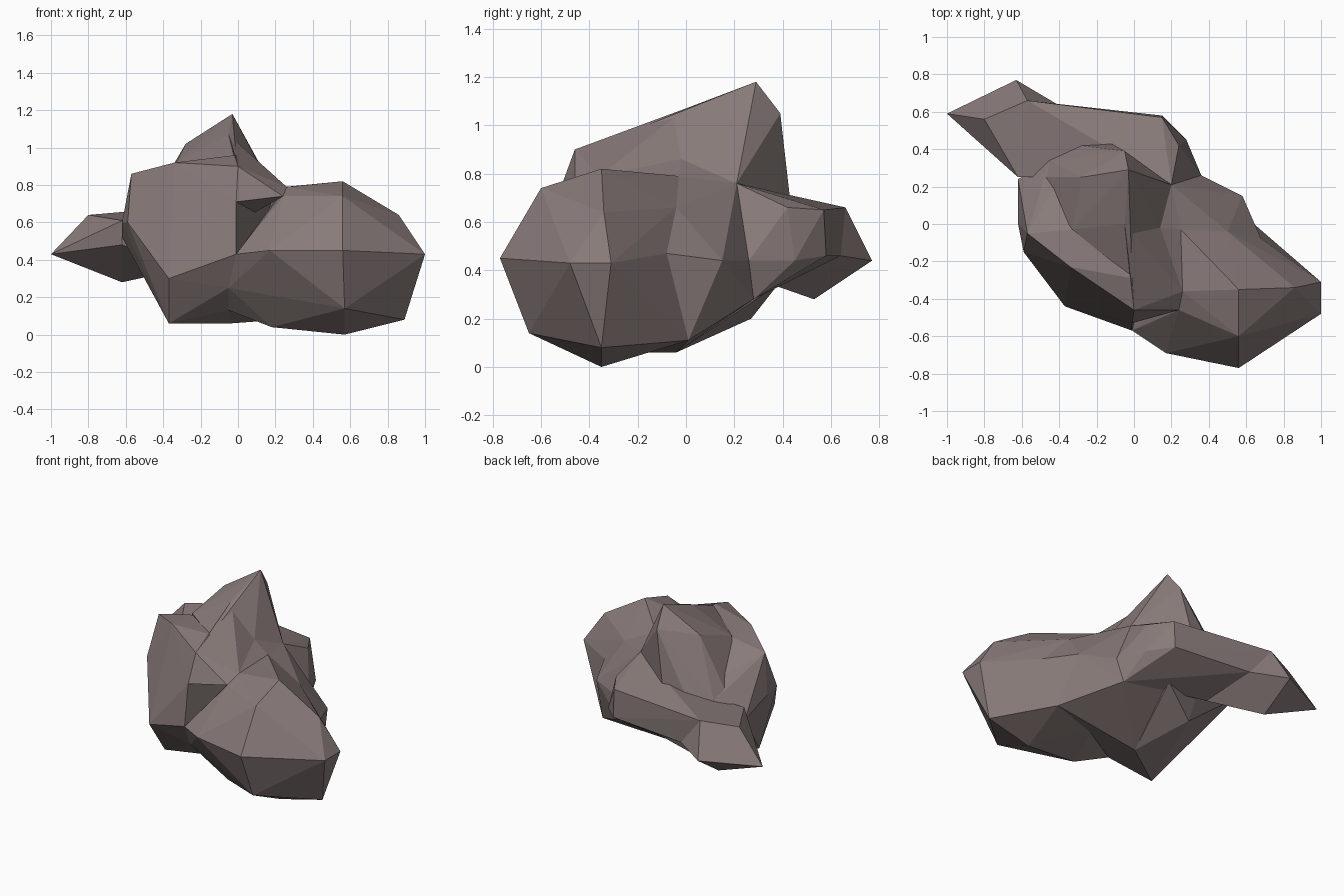
import bpy
import bmesh

default_cube = bpy.data.objects.get("Cube")
if default_cube:
    bpy.data.objects.remove(default_cube, do_unlink=True)

# One warm grey stone colour
stone = bpy.data.materials.new("warm_grey_stone")
stone.use_nodes = True
stone_colour = (.25, .2, .195, 1)
stone.diffuse_color = stone_colour
shader = stone.node_tree.nodes["Principled BSDF"]
shader.inputs["Base Color"].default_value = stone_colour
shader.inputs["Roughness"].default_value = .9


def chunk(name, *corners):
    """Make a faceted stone chunk: the convex shell around a few corners."""
    mesh_builder = bmesh.new()
    for corner in corners:
        mesh_builder.verts.new(corner)
    shell = bmesh.ops.convex_hull(mesh_builder, input=mesh_builder.verts[:])
    loose = {item for item in shell["geom_interior"] + shell["geom_unused"]
             if isinstance(item, bmesh.types.BMVert)}
    bmesh.ops.delete(mesh_builder, geom=list(loose), context="VERTS")
    bmesh.ops.recalc_face_normals(mesh_builder, faces=mesh_builder.faces[:])
    mesh = bpy.data.meshes.new(name)
    mesh_builder.to_mesh(mesh)
    mesh_builder.free()
    mesh.materials.append(stone)
    part = bpy.data.objects.new(name, mesh)
    bpy.context.collection.objects.link(part)
    return part


def fuse(base, others):
    """Union the chunks into one closed rock and drop the leftovers."""
    for other in others:
        union = base.modifiers.new("fuse_" + other.name, "BOOLEAN")
        union.operation = "UNION"
        union.solver = "EXACT"
        union.object = other
    bpy.context.view_layer.update()
    depsgraph = bpy.context.evaluated_depsgraph_get()
    fused = bpy.data.meshes.new_from_object(base.evaluated_get(depsgraph))
    base.modifiers.clear()
    base.data = fused
    for other in others:
        bpy.data.objects.remove(other, do_unlink=True)
    for face in base.data.polygons:
        face.use_smooth = False


# Main body
body = chunk(
    "boulder",
    (-.01, -.29, .96), (0, -.46, .9), (-.01, -.53, .71), (-.34, -.23, .92),
    (-.33, -.03, .91), (-.57, -.05, .86), (-.59, -.15, .6), (-.62, 0, .6),
    (-.62, .24, .52), (-.52, .25, .61), (-.45, .34, .64), (-.29, .42, .67),
    (-.12, .43, .7), (.2, .21, .76), (-.37, -.44, .3), (-.01, -.57, .43),
    (-.37, -.27, .06), (-.05, -.45, .25), (-.05, -.31, .13),
    (-.04, -.04, .06), (-.22, .27, .2), (.03, .38, .34))

# Sharp peak at the rear of the crest
peak = chunk(
    "peak",
    (-.03, .29, 1.18), (-.05, .39, 1.05), (-.28, .25, 1.02),
    (-.05, 0, 1.07), (-.01, -.29, .95), (-.33, -.03, .92), (.14, -.02, .86),
    (.2, .21, .76), (-.12, .43, .7), (-.29, .42, .67), (-.45, .34, .64),
    (-.52, .25, .61), (0, 0, .6))

# Saddle sloping from the crest down to the lobe
saddle = chunk(
    "saddle",
    (-.05, 0, 1.07), (-.01, -.29, .95), (0, -.46, .9), (-.01, -.53, .71),
    (.24, -.46, .74), (.26, -.36, .79), (.14, -.02, .86), (0, 0, .6))
saddle_foot = chunk(
    "saddle_foot",
    (.14, -.02, .86), (.26, -.36, .79), (.25, -.03, .79), (.2, .21, .76),
    (0, 0, .6))

# Big lobe at the front
lobe = chunk(
    "front_lobe",
    (.56, -.77, .45), (.56, -.6, .74), (.56, -.35, .82), (.86, -.34, .64),
    (1, -.48, .43), (1, -.31, .43), (.57, -.65, .14), (.89, -.35, .08),
    (.57, -.35, 0), (.17, -.69, .45), (.24, -.46, .74), (.26, -.36, .79),
    (-.01, -.57, .43), (-.05, -.45, .25), (-.05, -.31, .13),
    (.18, -.37, .04), (.25, -.03, .79), (.5, -.04, .66), (.68, -.08, .47),
    (.63, .01, .11), (.27, -.07, .12))

# Shoulder joining the lobe to the back
shoulder = chunk(
    "shoulder",
    (.25, -.03, .79), (.5, -.04, .66), (.68, -.08, .47), (.58, .15, .44),
    (.36, .26, .44), (.2, .21, .76), (.32, .28, .28), (.63, .01, .11),
    (.27, -.07, .12), (-.05, -.31, .13), (-.04, -.04, .06), (.03, .36, .34))

# Ledge running along the back
ledge = chunk(
    "back_ledge",
    (.2, .21, .76), (.24, .42, .66), (.36, .26, .44), (.28, .45, .44),
    (.15, .57, .65), (.15, .58, .46), (.32, .28, .28), (.03, .38, .34),
    (-.41, .64, .46), (-.57, .66, .66), (-.52, .25, .61), (-.3, .35, .34))

# Pointed arm at the rear corner
arm = chunk(
    "rear_arm",
    (-1, .59, .43), (-.8, .56, .64), (-.57, .66, .66), (-.63, .77, .44),
    (-.62, .53, .28), (-.41, .64, .46), (-.62, .25, .61), (-.62, .25, .48),
    (-.45, .25, .61), (-.3, .33, .35))

fuse(body, [peak, saddle, saddle_foot, lobe, shoulder, ledge, arm])
